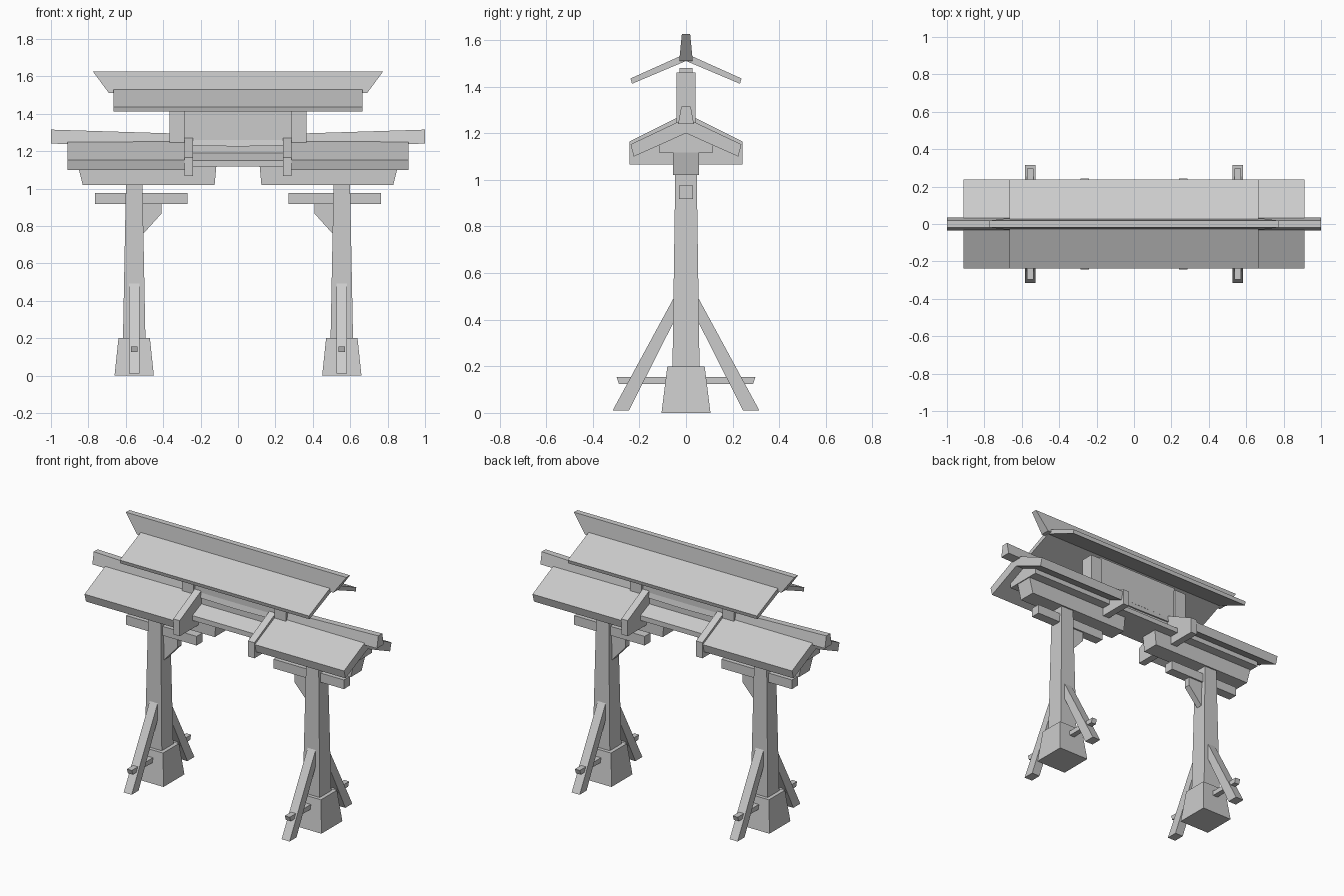
import bpy

cube = bpy.data.objects.get("Cube")
if cube:
    bpy.data.objects.remove(cube, do_unlink=True)

grey = bpy.data.materials.new("plain_grey")
grey.use_nodes = True
COLOUR = (0.6, 0.6, 0.6, 1)
grey.diffuse_color = COLOUR
grey.node_tree.nodes["Principled BSDF"].inputs["Base Color"].default_value = COLOUR


def loft(name, rings):
    """Skin equal-sized rings of points and cap both ends."""
    n = len(rings[0])
    verts = [p for ring in rings for p in ring]
    faces = [tuple(range(n)), tuple(range(len(verts) - n, len(verts)))]
    for r in range(len(rings) - 1):
        for i in range(n):
            j = (i + 1) % n
            faces.append((r * n + i, r * n + j, r * n + n + j, r * n + n + i))
    mesh = bpy.data.meshes.new(name)
    mesh.from_pydata(verts, [], faces)
    mesh.materials.append(grey)
    obj = bpy.data.objects.new(name, mesh)
    bpy.context.collection.objects.link(obj)
    bpy.context.view_layer.objects.active = obj
    bpy.ops.object.select_all(action='DESELECT')
    obj.select_set(True)
    bpy.ops.object.mode_set(mode='EDIT')
    bpy.ops.mesh.select_all(action='SELECT')
    bpy.ops.mesh.normals_make_consistent(inside=False)
    bpy.ops.object.mode_set(mode='OBJECT')
    return obj


def along_x(name, profile, x0, x1):
    return loft(name, [[(x, y, z) for y, z in profile] for x in (x0, x1)])


def along_y(name, profile, half):
    return loft(name, [[(x, y, z) for x, z in profile] for y in (-half, half)])


def box(name, x0, x1, half_y, z0, z1):
    return along_x(name, [(-half_y, z0), (half_y, z0), (half_y, z1), (-half_y, z1)], x0, x1)


def pillar(name, x, z0, z1, bottom, top):
    rings = []
    for z, (hx, hy) in ((z0, bottom), (z1, top)):
        rings.append([(x - hx, -hy, z), (x + hx, -hy, z), (x + hx, hy, z), (x - hx, hy, z)])
    return loft(name, rings)


def mirrored(half):
    """Complete a profile from its +y half."""
    return half + [(-y, z) for y, z in reversed(half) if y > 0]


def ridge(name, stations, bottom_half, top_half):
    """Tapered ridge beam through (x_bottom, x_top, z_bottom, z_top) stations."""
    return loft(name, [[(xb, -bottom_half, zb), (xb, bottom_half, zb),
                        (xt, top_half, zt), (xt, -top_half, zt)]
                       for xb, xt, zb, zt in stations])


def chevron(apex, under, eave, lip):
    """Closed profile of a two-slope roof slab."""
    return [(0, apex), eave, lip, (0, under), (-lip[0], lip[1]), (-eave[0], eave[1])]


LEG_X = 0.555
for s, side in ((1, "left"), (-1, "right")):
    x = s * LEG_X
    # Leg, stone foot and cross tie
    pillar(side + "_foot", x, 0, 0.2, (0.105, 0.105), (0.084, 0.08))
    pillar(side + "_post", x, 0.2, 1.03, (0.06, 0.058), (0.044, 0.046))
    box(side + "_cross_tie", s * 0.765, s * 0.27, 0.03, 0.918, 0.976)
    along_y(side + "_bracket", [(s * 0.52, 0.92), (s * 0.41, 0.92), (s * 0.41, 0.865),
                                (s * 0.505, 0.76), (s * 0.52, 0.76)], 0.02)
    # Sloping braces with the peg through them
    for f, end in ((-1, "front"), (1, "back")):
        along_x(f"{side}_{end}_brace", [(f * 0.315, 0.01), (f * 0.245, 0.01),
                                        (f * 0.03, 0.435), (f * 0.03, 0.535)],
                x - 0.028, x + 0.028)
    along_x(side + "_peg", mirrored([(0.288, 0.125), (0.298, 0.155)]), x - 0.017, x + 0.017)

    # Beam under the lower roof, ends cut at a slant
    along_y(side + "_lintel", [(s * 0.125, 1.02), (s * 0.83, 1.02),
                               (s * 0.858, 1.13), (s * 0.115, 1.13)], 0.055)
    # Lower roof and its inner gable board
    along_x(side + "_lower_roof", chevron(1.265, 1.2, (0.238, 1.152), (0.224, 1.1)),
            s * 0.912, s * 0.265)
    along_x(side + "_gable_board", mirrored([(0, 1.285), (0.242, 1.165), (0.242, 1.066)]),
            s * 0.285, s * 0.24)
    # Short post carrying the upper roof
    box(side + "_upper_post", s * 0.365, s * 0.285, 0.041, 1.24, 1.46)

# Beams running the full width
along_x("purlin", mirrored([(0, 1.2), (0.115, 1.149), (0.115, 1.118)]), -0.86, 0.86)
box("ridge_filler", -0.4, 0.4, 0.025, 1.17, 1.24)
ridge("lower_ridge", [(-1, -1, 1.24, 1.315), (-0.36, -0.36, 1.232, 1.295), (0, 0, 1.225, 1.285),
                      (0.36, 0.36, 1.232, 1.295), (1, 1, 1.24, 1.315)], 0.034, 0.02)
box("centre_panel", -0.29, 0.29, 0.027, 1.26, 1.48)

# Upper roof and flared ridge
along_x("upper_roof", chevron(1.542, 1.51, (0.238, 1.435), (0.232, 1.412)), -0.665, 0.665)
ridge("upper_ridge", [(-0.69, -0.775, 1.51, 1.625), (0.69, 0.775, 1.51, 1.625)], 0.029, 0.018)
